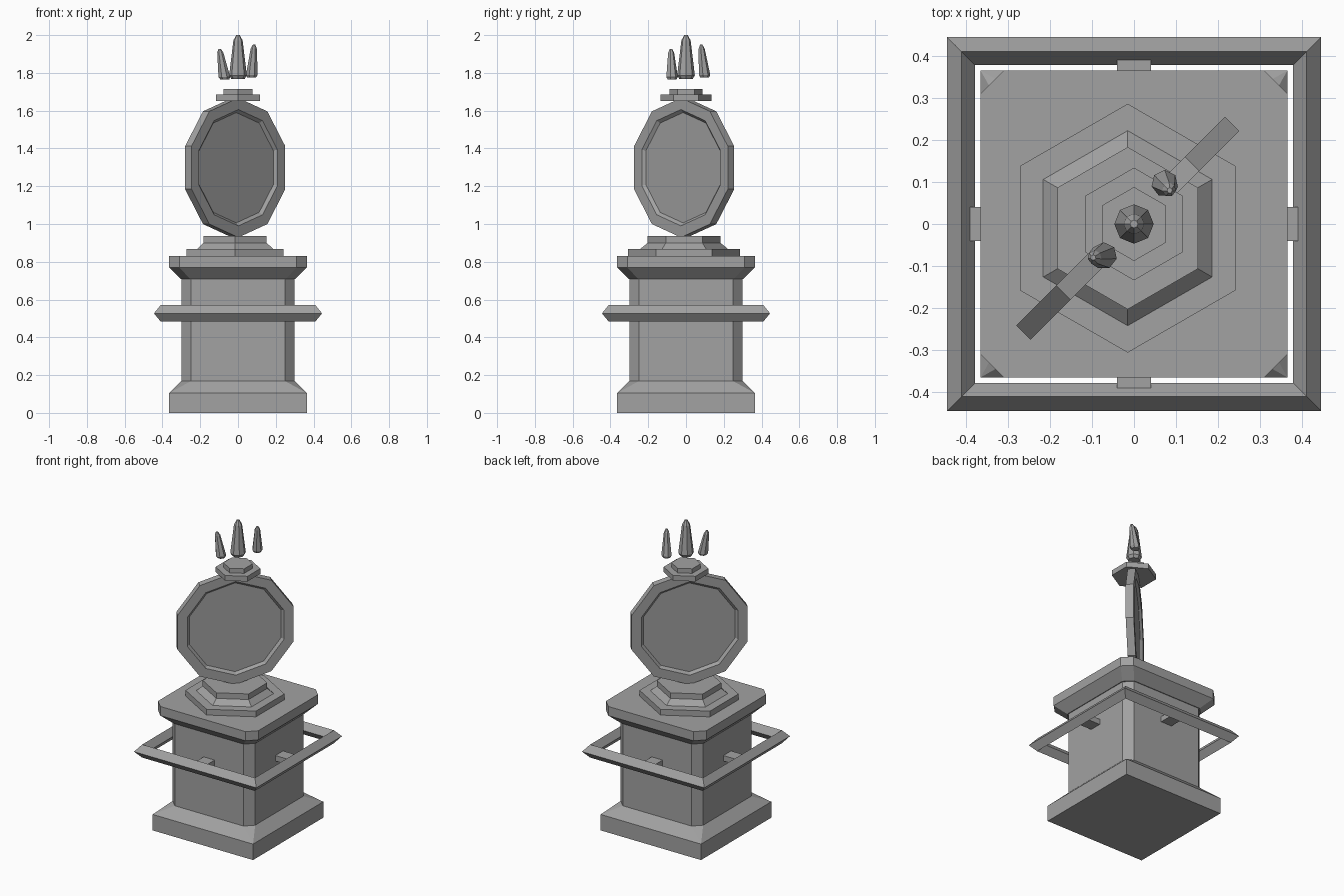
import bpy, bmesh, math
from mathutils import Matrix, Vector

cube = bpy.data.objects.get("Cube")
if cube:
    bpy.data.objects.remove(cube, do_unlink=True)

stone = bpy.data.materials.new("grey_stone")
stone.use_nodes = True
GREY = (0.36, 0.36, 0.36, 1)
stone.diffuse_color = GREY
stone.node_tree.nodes["Principled BSDF"].inputs["Base Color"].default_value = GREY


def polygon(sides, radius, z, x=0, y=0):
    """Regular polygon with one corner on +y."""
    turn = 2 * math.pi / sides
    return [Vector((x + radius * math.sin(-i * turn), y + radius * math.cos(i * turn), z))
            for i in range(sides)]


def clipped_square(half, clip, z):
    """Square outline with cut corners; clip 0 gives sharp corners."""
    s = half - clip
    points = []
    for sx, sy in ((1, 1), (-1, 1), (-1, -1), (1, -1)):
        pair = [Vector((sx * half, sy * s, z)), Vector((sx * s, sy * half, z))]
        points += pair if sx == sy else pair[::-1]
    return points


def loft(name, rings, closed=False, matrix=Matrix()):
    """Skin a list of rings, capped at both ends or joined into a loop."""
    bm = bmesh.new()
    loops = [[bm.verts.new(p) for p in ring] for ring in rings]
    pairs = list(zip(loops, loops[1:]))
    if closed:
        pairs.append((loops[-1], loops[0]))
    else:
        bm.faces.new(loops[0][::-1])
        bm.faces.new(loops[-1])
    n = len(loops[0])
    for a, b in pairs:
        for i in range(n):
            j = (i + 1) % n
            bm.faces.new((a[i], a[j], b[j], b[i]))
    bmesh.ops.remove_doubles(bm, verts=bm.verts, dist=0.0001)
    bmesh.ops.recalc_face_normals(bm, faces=bm.faces)
    mesh = bpy.data.meshes.new(name)
    bm.to_mesh(mesh)
    bm.free()
    mesh.materials.append(stone)
    obj = bpy.data.objects.new(name, mesh)
    obj.matrix_world = matrix
    bpy.context.collection.objects.link(obj)
    return obj


# Square pedestal: plinth, shaft with cut corners, flared cap
loft("plinth", [clipped_square(0.365, 0, 0), clipped_square(0.365, 0, 0.105),
                clipped_square(0.30, 0.05, 0.168)])
loft("shaft", [clipped_square(0.30, 0.05, z) for z in (0.16, 0.715)])
loft("cap", [clipped_square(0.305, 0.05, 0.71), clipped_square(0.365, 0.055, 0.77),
             clipped_square(0.365, 0.055, 0.83)])

# Square rail with diamond section, held by four brackets
rail = [(0.445, 0.527), (0.41, 0.57), (0.378, 0.527), (0.41, 0.484)]
loft("rail", [clipped_square(half, 0, z) for half, z in rail], closed=True)
for i in range(4):
    outline = [(-0.04, 0.28), (0.04, 0.28), (0.04, 0.39), (-0.04, 0.39)]
    loft(f"bracket_{i + 1}", [[Vector((x, y, z)) for x, y in outline] for z in (0.51, 0.546)],
         matrix=Matrix.Rotation(i * math.pi / 2, 4, "Z"))

# Stepped hexagonal foot
CX, CY = -0.015, -0.01
steps = [(0.296, 0.825), (0.296, 0.868), (0.232, 0.868), (0.193, 0.90), (0.193, 0.937)]
loft("hexagonal_foot", [polygon(6, r, z, CX, CY) for r, z in steps])

# Upright ten-sided disc, recessed on both faces, standing on the diagonal
d = math.sqrt(0.5)
upright = Matrix(((d, 0, d, CX), (d, 0, -d, CY), (0, 1, 0, 1.298), (0, 0, 0, 1)))
half_profile = [(0.292, 0.008), (0.308, 0.024), (0.369, 0.024)]
profile = [(r, -z) for r, z in half_profile] + half_profile[::-1]
loft("upright_disc", [polygon(10, r, z) for r, z in profile], matrix=upright)

# Small hexagonal crown above the disc
crown = [(0.134, 1.652), (0.134, 1.686), (0.088, 1.686), (0.088, 1.716)]
loft("hexagonal_crown", [polygon(6, r, z) for r, z in crown])


def crystal(name, sides, foot, tip, radius):
    """Tapered shard leaning from foot to tip."""
    foot, tip = Vector(foot), Vector(tip)
    rings = []
    for t, scale in ((0, 0.75), (0.08, 1), (0.88, 0.52), (1, 0.2)):
        c = foot.lerp(tip, t)
        rings.append(polygon(sides, radius * scale, c.z, c.x, c.y))
    return loft(name, rings)


# Three floating crystals
crystal("middle_crystal", 8, (0, 0, 1.768), (0, 0, 2.0), 0.047)
crystal("left_crystal", 7, (0.072, 0.098, 1.775), (0.085, 0.08, 1.95), 0.032)
crystal("right_crystal", 7, (-0.07, -0.075, 1.765), (-0.097, -0.08, 1.927), 0.032)
